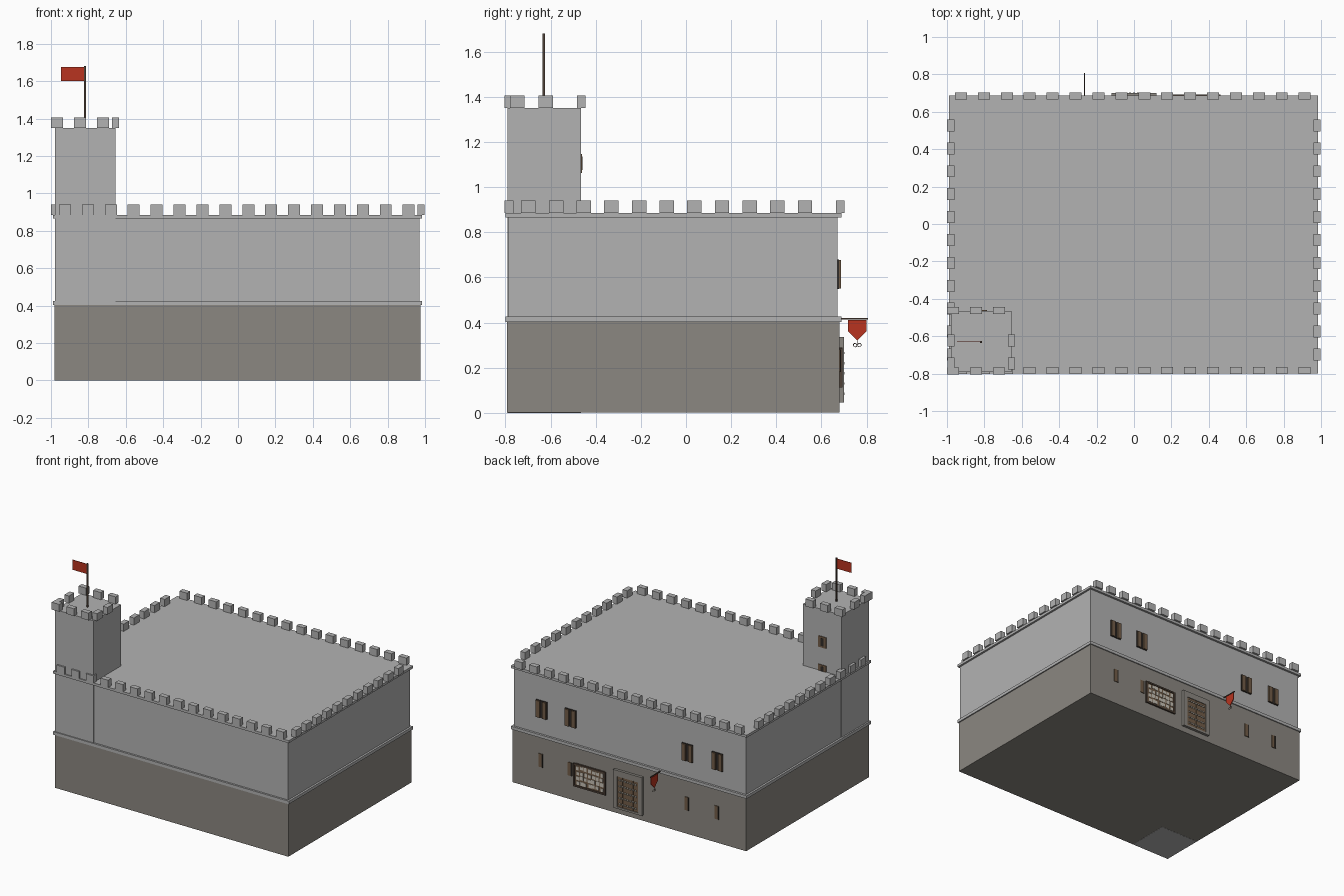
import bpy, bmesh, random
from mathutils import Matrix, Vector

if "Cube" in bpy.data.objects:
    bpy.data.objects.remove(bpy.data.objects["Cube"])

random.seed(4)


def mat(name, col):
    m = bpy.data.materials.new(name)
    m.diffuse_color = (*col, 1)
    m.use_nodes = True
    m.node_tree.nodes["Principled BSDF"].inputs["Base Color"].default_value = m.diffuse_color
    return m


STONE = mat("light_stone", (0.45, 0.45, 0.45))
BASE = mat("brown_stone", (0.26, 0.245, 0.22))
WOOD = mat("wood", (0.17, 0.11, 0.065))
DARK = mat("dark_glass", (0.03, 0.025, 0.022))
RED = mat("red_cloth", (0.48, 0.034, 0.014))
PAPER = mat("pale_paper", (0.58, 0.54, 0.47))
POLE = mat("dark_wood", (0.08, 0.055, 0.04))


def make(name, bm, material):
    me = bpy.data.meshes.new(name)
    bmesh.ops.recalc_face_normals(bm, faces=bm.faces)
    bm.to_mesh(me)
    bm.free()
    me.materials.append(material)
    ob = bpy.data.objects.new(name, me)
    bpy.context.collection.objects.link(ob)
    return ob


def boxes(name, spans, material):
    """One object from boxes given as (x0, x1, y0, y1, z0, z1)."""
    bm = bmesh.new()
    for x0, x1, y0, y1, z0, z1 in spans:
        m = Matrix.Translation(((x0 + x1) / 2, (y0 + y1) / 2, (z0 + z1) / 2))
        m = m @ Matrix.Diagonal((x1 - x0, y1 - y0, z1 - z0, 1))
        bmesh.ops.create_cube(bm, size=1, matrix=m)
    return make(name, bm, material)


def merlon(x, y, z, along_x):
    """Battlement block, long along x or along y."""
    hx, hy = (0.032, 0.019) if along_x else (0.019, 0.032)
    return (x - hx, x + hx, y - hy, y + hy, z, z + 0.055)


# Main walls
boxes("lower_wall", [(-0.98, 0.976, -0.792, 0.68, 0.001, 0.405)], BASE)
boxes("upper_wall", [(-0.975, 0.97, -0.785, 0.672, 0.42, 0.87)], STONE)
boxes("middle_ledge", [(-0.99, 0.985, -0.799, 0.688, 0.403, 0.426)], STONE)
boxes("roof_slab", [(-0.99, 0.985, -0.799, 0.688, 0.866, 0.885)], STONE)

# Corner tower, running down to the ground
boxes("corner_tower", [(-0.979, -0.655, -0.791, -0.465, 0, 1.35)], STONE)

# Wall battlements
spans = []
for i in range(16):
    for y in (-0.784, 0.684):
        spans.append(merlon(-0.925 + i * 0.1225, y, 0.885, True))
for i in range(11):
    for x in (-0.98, 0.978):
        spans.append(merlon(x, 0.527 - i * 0.1225, 0.885, False))
boxes("wall_battlements", spans, STONE)

# Tower battlements
spans = []
for x in (-0.967, -0.844, -0.721):
    for y in (-0.785, -0.463):
        spans.append(merlon(x, y, 1.35, True))
for y in (-0.747, -0.622):
    for x in (-0.978, -0.655):
        spans.append(merlon(x, y, 1.35, False))
boxes("tower_battlements", spans, STONE)

# Flag and pole on the tower
boxes("flag_pole", [(-0.824, -0.814, -0.635, -0.625, 1.35, 1.68)], POLE)
boxes("flag", [(-0.945, -0.819, -0.632, -0.628, 1.60, 1.675)], RED)

# Tower windows on the rear side
for i, z in enumerate((1.105, 0.89)):
    boxes(f"tower_window_frame_{i}", [(-0.85, -0.786, -0.466, -0.460, z - 0.042, z + 0.042)], WOOD)
    boxes(f"tower_window_pane_{i}", [(-0.831, -0.805, -0.462, -0.459, z - 0.03, z + 0.03)], DARK)

# Rear windows: shuttered pairs above, narrow slits below
panes, shutters, slits, slit_panes = [], [], [], []
for x in (0.738, 0.494, -0.485, -0.736):
    panes.append((x - 0.046, x + 0.046, 0.671, 0.678, 0.548, 0.68))
    for s in (-1, 1):
        c = x + s * 0.027
        shutters.append((c - 0.016, c + 0.016, 0.677, 0.686, 0.55, 0.676))
    slits.append((x - 0.018, x + 0.018, 0.679, 0.685, 0.18, 0.28))
    slit_panes.append((x - 0.018, x - 0.008, 0.684, 0.687, 0.18, 0.28))
boxes("upper_window_panes", panes, DARK)
boxes("window_shutters", shutters, WOOD)
boxes("lower_window_slits", slits, WOOD)
boxes("lower_window_shadows", slit_panes, DARK)

# Doorway: stone surround, plank door, studs
boxes("door_surround", [(-0.12, -0.088, 0.679, 0.70, 0.045, 0.335),
                        (0.088, 0.12, 0.679, 0.70, 0.045, 0.335),
                        (-0.088, 0.088, 0.679, 0.70, 0.29, 0.335),
                        (-0.088, 0.088, 0.679, 0.70, 0.045, 0.06)], BASE)
boxes("door_planks", [(-0.088 + i * 0.044, -0.046 + i * 0.044, 0.679, 0.695, 0.06, 0.29)
                      for i in range(4)], WOOD)
boxes("door_gaps", [(-0.088, 0.088, 0.679, 0.69, 0.06, 0.29)], DARK)
boxes("door_studs", [(x - 0.006, x + 0.006, 0.694, 0.703, z - 0.005, z + 0.005)
                     for x in [-0.066 + i * 0.022 for i in range(7)]
                     for z in [0.085 + j * 0.045 for j in range(5)]], PAPER)

# Notice board with pinned papers
boxes("notice_board", [(0.205, 0.45, 0.679, 0.686, 0.125, 0.277)], WOOD)
boxes("notice_board_rim", [(0.193, 0.207, 0.679, 0.692, 0.113, 0.287),
                           (0.448, 0.462, 0.679, 0.692, 0.113, 0.287),
                           (0.207, 0.448, 0.679, 0.692, 0.113, 0.125),
                           (0.207, 0.448, 0.679, 0.692, 0.277, 0.289)], POLE)
notes = []
for i in range(7):
    for j in range(4):
        x = 0.227 + i * 0.0335 + random.uniform(-0.005, 0.005)
        z = 0.146 + j * 0.037 + random.uniform(-0.004, 0.004)
        w, h = random.uniform(0.01, 0.015), random.uniform(0.011, 0.016)
        notes.append((x - w, x + w, 0.685, 0.688, z - h, z + h))
boxes("pinned_papers", notes, PAPER)

# Hanging shield banner on a bracket
boxes("banner_bracket", [(-0.268, -0.262, 0.67, 0.806, 0.414, 0.421)], POLE)
bm = bmesh.new()
outline = [(0.717, 0.411), (0.80, 0.411), (0.80, 0.363), (0.7585, 0.32), (0.717, 0.363)]
face = bm.faces.new([bm.verts.new((-0.268, y, z)) for y, z in outline])
ext = bmesh.ops.extrude_face_region(bm, geom=[face])
bmesh.ops.translate(bm, vec=Vector((0.006, 0, 0)),
                    verts=[v for v in ext["geom"] if isinstance(v, bmesh.types.BMVert)])
make("shield_banner", bm, RED)

# Small rings below the shield
boxes("ring_hanger", [(-0.266, -0.264, 0.7575, 0.7595, 0.302, 0.322)], POLE)
for i, y in enumerate((0.749, 0.768)):
    bpy.ops.mesh.primitive_torus_add(location=(-0.265, y, 0.30), rotation=(0, 1.5708, 0),
                                     major_radius=0.008, minor_radius=0.0015,
                                     major_segments=12, minor_segments=4)
    ob = bpy.context.object
    ob.name = f"hanging_ring_{i}"
    ob.data.materials.append(POLE)
